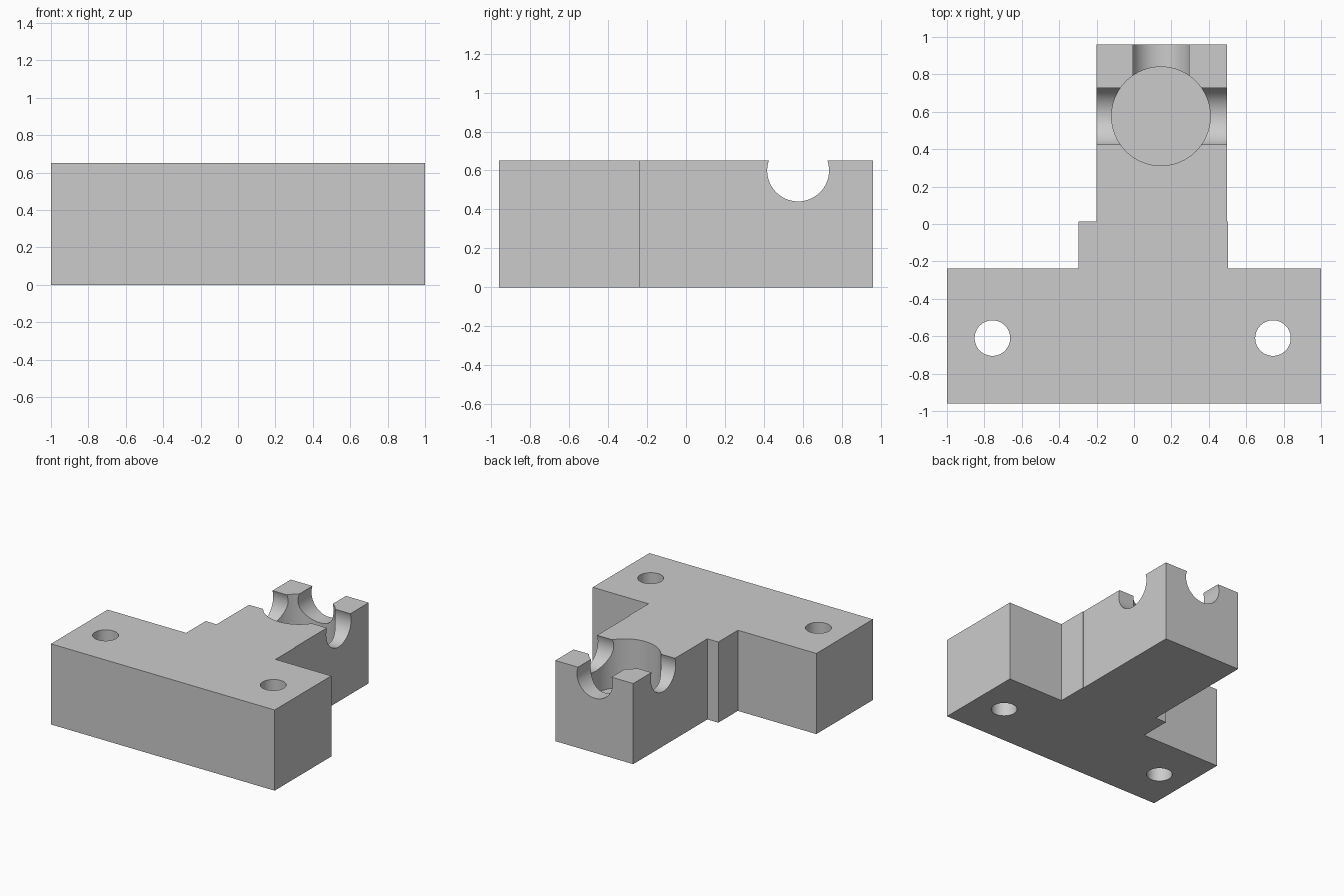
import bpy
import bmesh
from math import pi, radians

if "Cube" in bpy.data.objects:
    bpy.data.objects.remove(bpy.data.objects["Cube"], do_unlink=True)

HEIGHT = 0.652
BACK = 0.96
SOCKET = (0.144, 0.576)     # centre of the round pocket
GROOVE_Z, GROOVE_R = 0.6, 0.159

# Single grey material
grey = bpy.data.materials.new("light grey")
grey.use_nodes = True
colour = (0.6, 0.6, 0.6, 1)
grey.diffuse_color = colour
grey.node_tree.nodes["Principled BSDF"].inputs["Base Color"].default_value = colour

# T-shaped body extruded from its plan outline
outline = [(-1, -BACK), (1, -BACK), (1, -0.237), (0.502, -0.237),
           (0.502, 0.013), (0.497, 0.013), (0.497, BACK), (-0.2, BACK),
           (-0.2, 0.013), (-0.298, 0.013), (-0.298, -0.237), (-1, -0.237)]
bm = bmesh.new()
base = bm.faces.new([bm.verts.new((x, y, 0)) for x, y in outline])
top = bmesh.ops.extrude_face_region(bm, geom=[base])["geom"]
bmesh.ops.translate(bm, vec=(0, 0, HEIGHT),
                    verts=[v for v in top if isinstance(v, bmesh.types.BMVert)])
bmesh.ops.recalc_face_normals(bm, faces=bm.faces)
mesh = bpy.data.meshes.new("bracket_body")
bm.to_mesh(mesh)
bm.free()
body = bpy.data.objects.new("bracket_body", mesh)
bpy.context.collection.objects.link(body)
mesh.materials.append(grey)


def select_body():
    bpy.ops.object.select_all(action='DESELECT')
    body.select_set(True)
    bpy.context.view_layer.objects.active = body


def cut_cylinder(name, radius, length, centre, rotation=(0, 0, 0)):
    """Subtract a cylinder from the body."""
    bpy.ops.mesh.primitive_cylinder_add(vertices=64, radius=radius, depth=length,
                                        location=centre, rotation=rotation)
    cutter = bpy.context.object
    cutter.name = name
    cutter.hide_render = True
    cutter.data.materials.append(grey)
    select_body()
    mod = body.modifiers.new(name, 'BOOLEAN')
    mod.operation = 'DIFFERENCE'
    mod.solver = 'EXACT'
    mod.object = cutter
    bpy.ops.object.modifier_apply(modifier=name)
    bpy.data.objects.remove(cutter, do_unlink=True)


# Through holes in the crossbar
for side, x in (("right", -0.757), ("left", 0.743)):
    cut_cylinder(f"{side}_bolt_hole", 0.095, 2, (x, -0.61, HEIGHT / 2))

# Blind round pocket
FLOOR = 0.26
cut_cylinder("socket", 0.264, 1, (*SOCKET, FLOOR + 0.5))

# Groove across the stem, and one running from the pocket out of the back
cut_cylinder("cross_groove", GROOVE_R, 1.2, (SOCKET[0], SOCKET[1], GROOVE_Z), (0, pi / 2, 0))
cut_cylinder("back_groove", GROOVE_R, 0.6, (SOCKET[0], SOCKET[1] + 0.3, GROOVE_Z), (pi / 2, 0, 0))

select_body()
bpy.ops.object.shade_smooth_by_angle(angle=radians(30))
